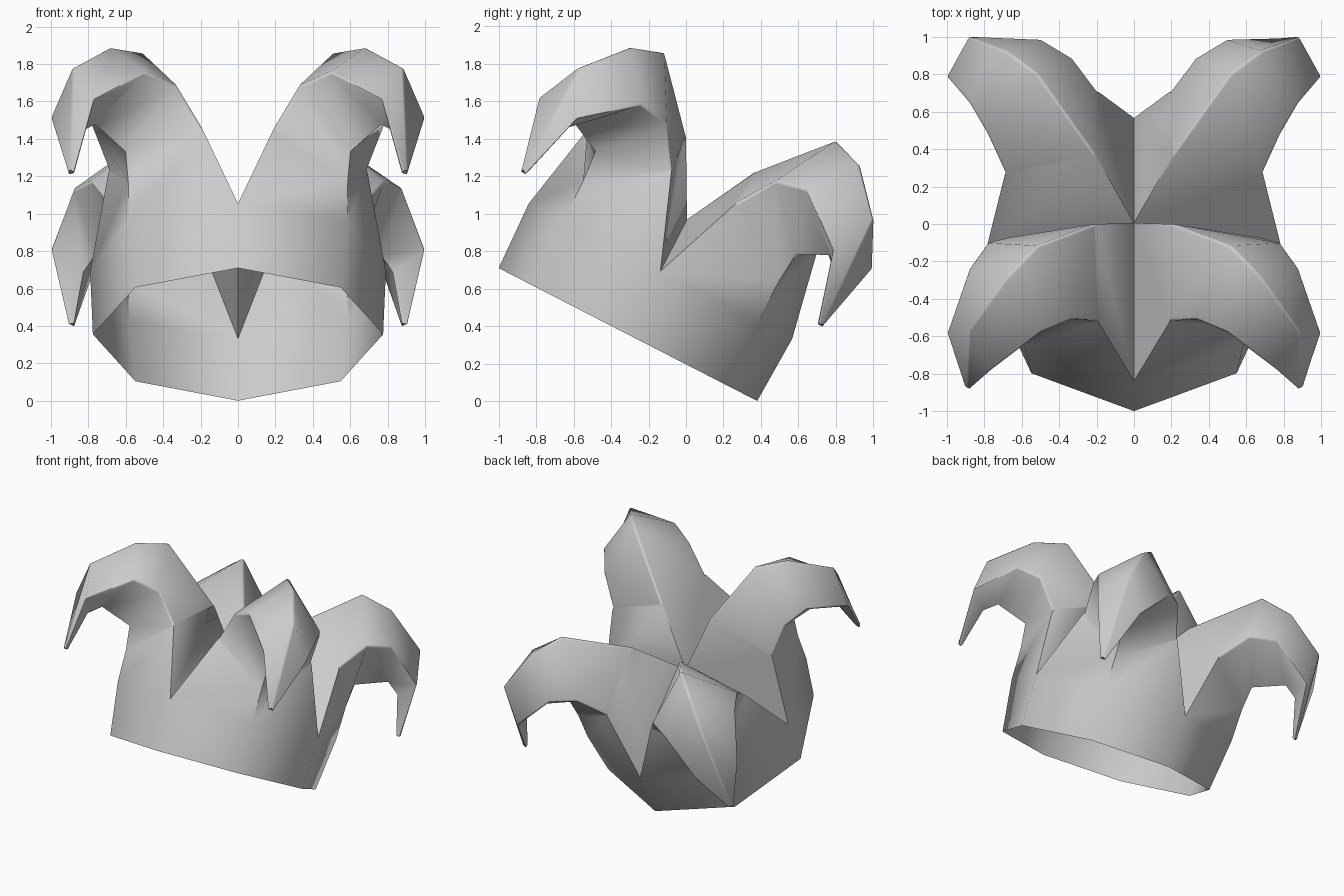
import bpy, bmesh, math
from mathutils import Matrix

if "Cube" in bpy.data.objects:
    bpy.data.objects.remove(bpy.data.objects["Cube"])

# One horn in its own frame: r outward, t sideways, w along the hat axis.
# Each section: (ridge r, ridge w, edge r, edge half-width, edge w, underside r, underside w)
SECTIONS = [
    (0.00, 0.69, 0.559, 0.559, 0.38, 0.825, 0.38),
    (0.30, 1.09, 0.625, 0.350, 0.89, 0.83, 0.62),
    (0.73, 1.43, 0.785, 0.325, 1.09, 0.85, 0.79),
    (0.965, 1.375, 0.97, 0.275, 1.125, 1.08, 0.87),
    (1.245, 1.155, 1.25, 0.165, 0.90, 1.17, 0.80),
    (1.275, 0.53, 1.26, 0.022, 0.51, 1.24, 0.52),
]
BASE_R = 0.776

bm = bmesh.new()
weight = bm.edges.layers.float.new("bevel_weight_edge")


def add_horn(angle):
    c, s = math.cos(angle), math.sin(angle)

    def vert(r, t, w):
        return bm.verts.new((r * c - t * s, r * s + t * c, w))

    # horn: ridge, left edge, underside, right edge
    rings = [[vert(rr, 0, rw), vert(er, et, ew), vert(ur, 0, uw), vert(er, -et, ew)]
             for rr, rw, er, et, ew, ur, uw in SECTIONS]
    for a, b in zip(rings, rings[1:]):
        for i in range(4):
            j = (i + 1) % 4
            bm.faces.new((a[i], a[j], b[j], b[i]))
    bm.faces.new(rings[-1])
    # soften the ridge and the side edges
    for a, b in zip(rings[1:], rings[2:]):
        for i in (0, 1, 3):
            bm.edges.get((a[i], b[i]))[weight] = 1.0

    # body wall under the horn, down to the open octagonal rim
    d = BASE_R / math.sqrt(2)
    left, mid, right = vert(d, d, 0), vert(BASE_R, 0, 0), vert(d, -d, 0)
    bm.faces.new((rings[0][1], rings[0][2], mid, left))
    bm.faces.new((rings[0][2], rings[0][3], right, mid))


for k in range(4):
    add_horn(math.radians(45 + 90 * k))
bmesh.ops.remove_doubles(bm, verts=bm.verts, dist=0.001)
bmesh.ops.recalc_face_normals(bm, faces=bm.faces)

# tilt the hat back and put it in place
tilt = Matrix.Translation((0, -0.31, 0.355)) @ Matrix.Rotation(-math.asin(0.457), 4, 'X')
bm.transform(tilt)

mesh = bpy.data.meshes.new("four_horned_hat")
bm.to_mesh(mesh)
bm.free()
hat = bpy.data.objects.new("four_horned_hat", mesh)
bpy.context.collection.objects.link(hat)

# narrow rounding on the marked edges
bevel = hat.modifiers.new("edge_rounding", 'BEVEL')
bevel.limit_method = 'WEIGHT'
bevel.width = 0.018
bevel.segments = 2

bpy.context.view_layer.objects.active = hat
hat.select_set(True)
bpy.ops.object.modifier_apply(modifier=bevel.name)
bpy.ops.object.shade_smooth_by_angle(angle=math.radians(50))
